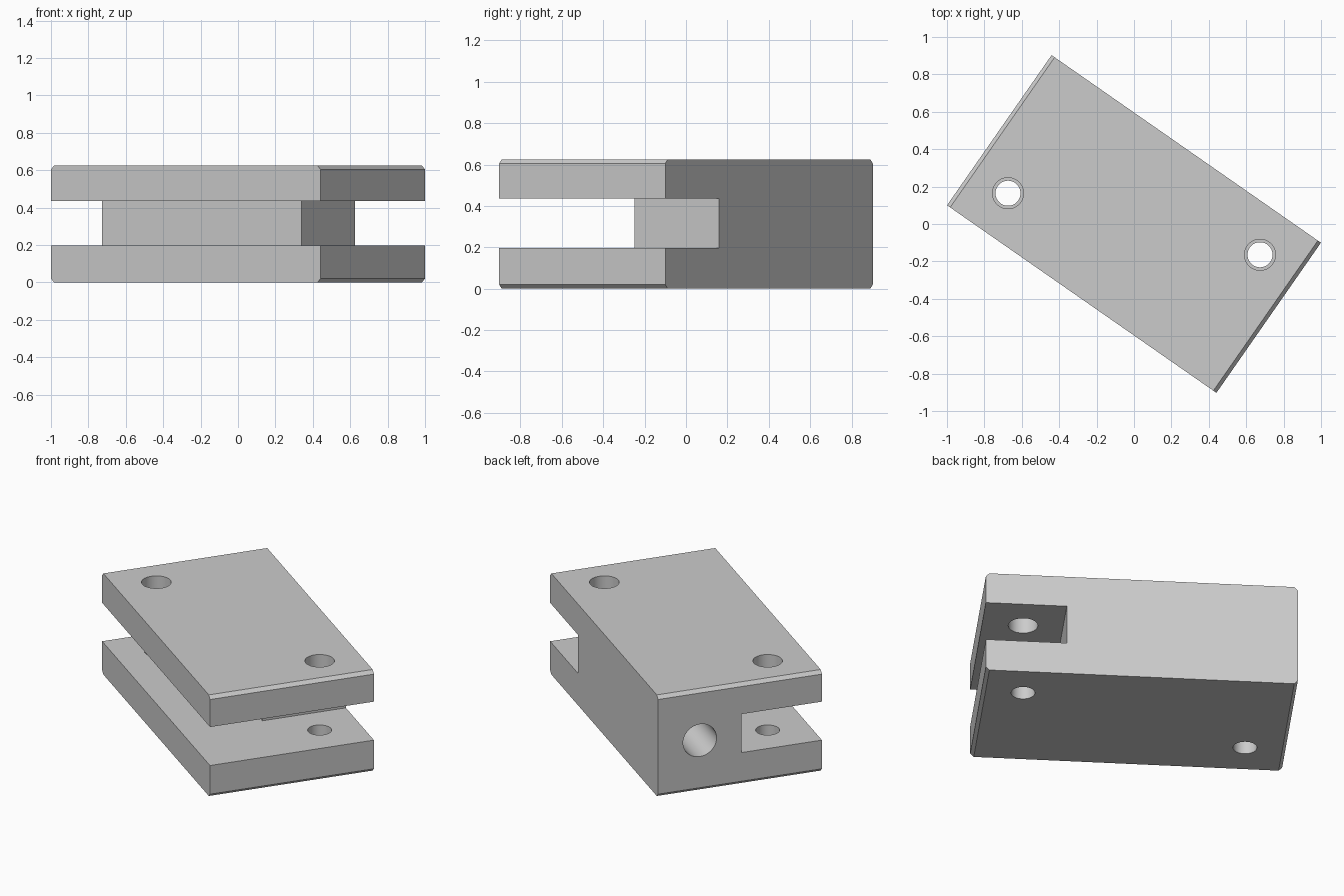
import bpy
import bmesh
from math import radians, pi
from mathutils import Matrix, Vector

if "Cube" in bpy.data.objects:
    bpy.data.objects.remove(bpy.data.objects["Cube"], do_unlink=True)

L, W, H = 1.755, 0.978, 0.625      # block length, width, height
CH = 0.02                          # end chamfer
SLOT_LOW, SLOT_HIGH = 0.197, 0.435
CORE_FRONT, CORE_END = -0.01, 0.422
TURN = Matrix.Rotation(radians(-34.85), 4, 'Z')

steel = bpy.data.materials.new("light_grey_metal")
steel.use_nodes = True
GREY = (0.6, 0.6, 0.6, 1)
steel.diffuse_color = GREY
steel.node_tree.nodes["Principled BSDF"].inputs["Base Color"].default_value = GREY


def make_object(name, bm):
    bmesh.ops.recalc_face_normals(bm, faces=bm.faces)
    bm.transform(TURN)
    mesh = bpy.data.meshes.new(name)
    bm.to_mesh(mesh)
    bm.free()
    mesh.materials.append(steel)
    obj = bpy.data.objects.new(name, mesh)
    bpy.context.collection.objects.link(obj)
    return obj


def prism(name, points, offset):
    """Closed outline swept by an offset vector."""
    bm = bmesh.new()
    face = bm.faces.new([bm.verts.new(p) for p in points])
    ext = bmesh.ops.extrude_face_region(bm, geom=[face])
    moved = [g for g in ext["geom"] if isinstance(g, bmesh.types.BMVert)]
    bmesh.ops.translate(bm, verts=moved, vec=Vector(offset))
    return make_object(name, bm)


def cylinder(name, radius, depth, center, along_x=False):
    bm = bmesh.new()
    bmesh.ops.create_cone(bm, cap_ends=True, segments=48, radius1=radius,
                          radius2=radius, depth=depth)
    if along_x:
        bm.transform(Matrix.Rotation(pi / 2, 4, 'Y'))
    bm.transform(Matrix.Translation(center))
    return make_object(name, bm)


# Block with chamfered top and bottom edges at both short ends
a, b = L / 2, L / 2 - CH
outline = [(-b, 0), (b, 0), (a, CH), (a, H - CH),
           (b, H), (-b, H), (-a, H - CH), (-a, CH)]
block = prism("clevis_block", [(x, -W / 2, z) for x, z in outline], (0, W, 0))

# L-shaped slot along the front and across the left end
slot = [(-1.2, -1), (1.2, -1), (1.2, 1), (CORE_END, 1),
        (CORE_END, CORE_FRONT), (-1.2, CORE_FRONT)]
cutters = [prism("slot_cutter", [(x, y, SLOT_LOW) for x, y in slot],
                 (0, 0, SLOT_HIGH - SLOT_LOW))]

# Pin holes: wider through the upper plate, narrower through the lower
mid = (SLOT_LOW + SLOT_HIGH) / 2
for s in (-1, 1):
    for radius, z in ((0.083, mid + 0.3), (0.067, mid - 0.3)):
        cutters.append(cylinder("pin_hole_cutter", radius, 0.6,
                                (s * 0.647, s * 0.25, z)))

# Blind bore in the right end of the core
cutters.append(cylinder("bore_cutter", 0.1, 1.2,
                        (-a, (CORE_FRONT + W / 2) / 2, H / 2), along_x=True))

bpy.ops.object.select_all(action='DESELECT')
bpy.context.view_layer.objects.active = block
block.select_set(True)
for cutter in cutters:
    cutter.hide_render = True
    mod = block.modifiers.new("cut", 'BOOLEAN')
    mod.operation = 'DIFFERENCE'
    mod.solver = 'EXACT'
    mod.object = cutter
    bpy.ops.object.modifier_apply(modifier=mod.name)
    bpy.data.objects.remove(cutter, do_unlink=True)

bpy.ops.object.shade_smooth_by_angle(angle=radians(30))
